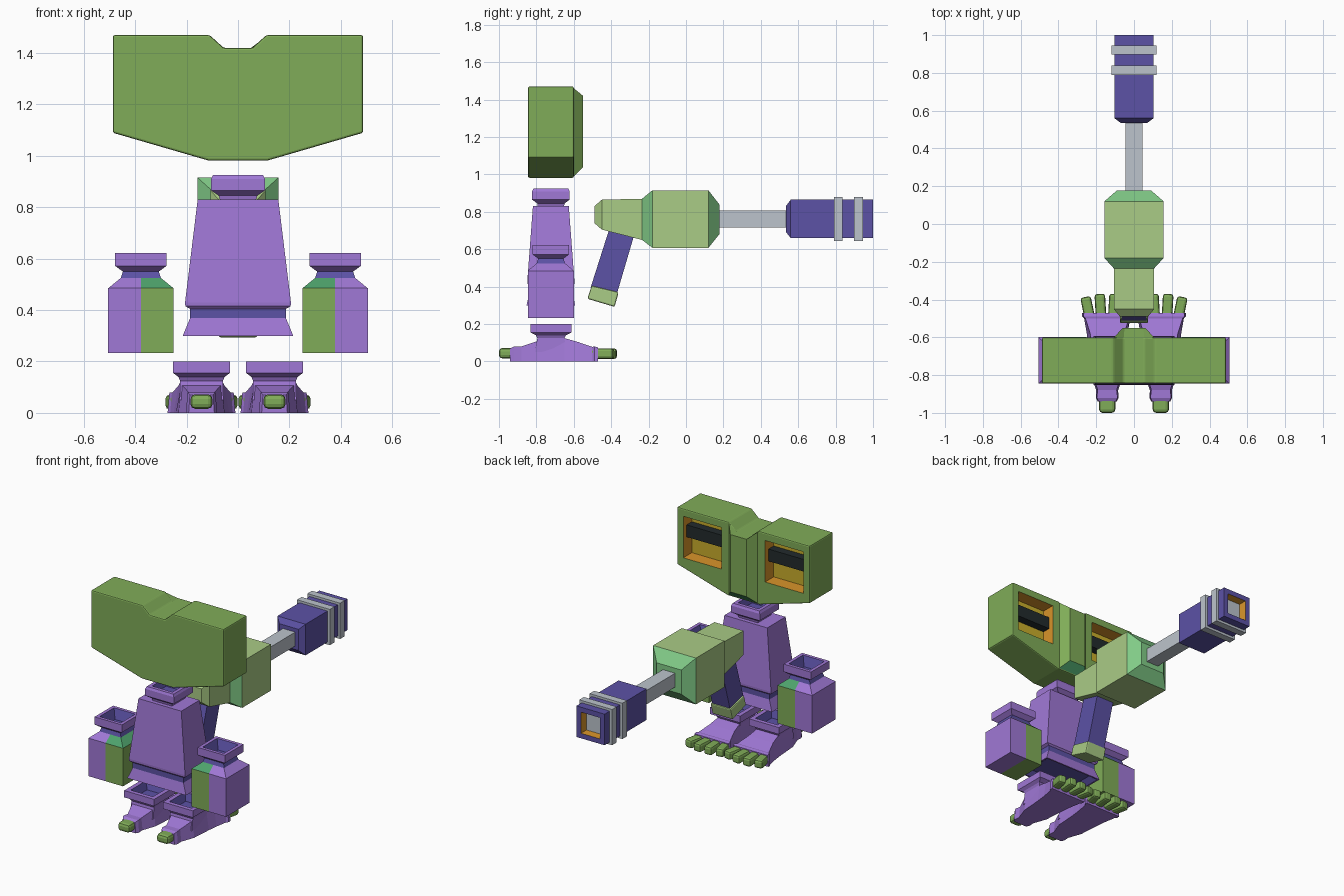
import bpy, bmesh, math
from mathutils import Vector, Matrix

if "Cube" in bpy.data.objects:
    bpy.data.objects.remove(bpy.data.objects["Cube"])


def mat(name, hexcol):
    m = bpy.data.materials.new(name)
    srgb = [int(hexcol[i:i + 2], 16) / 255 for i in (0, 2, 4)]
    m.diffuse_color = [c / 12.92 if c <= 0.04045 else ((c + 0.055) / 1.055) ** 2.4 for c in srgb] + [1]
    m.use_nodes = True
    m.node_tree.nodes["Principled BSDF"].inputs["Base Color"].default_value = m.diffuse_color
    return m


GREEN = mat("leaf green", "80AC58")
LIGHT = mat("light green", "AACC86")
MINT = mat("mint", "82CC88")
TEAL = mat("teal green", "4EA36C")
PURPLE = mat("purple", "A078D6")
INDIGO = mat("indigo", "5C52A6")
GREY = mat("grey", "BCC4CC")
YELLOW = mat("yellow", "C9AE2B")
ORANGE = mat("orange", "D8942A")
BLACK = mat("black", "222A2C")


def finish(name, bm, mats, bevel=0):
    bmesh.ops.recalc_face_normals(bm, faces=bm.faces[:])
    me = bpy.data.meshes.new(name)
    bm.to_mesh(me)
    bm.free()
    for m in mats:
        me.materials.append(m)
    ob = bpy.data.objects.new(name, me)
    bpy.context.collection.objects.link(ob)
    if bevel:
        b = ob.modifiers.new("bevel", 'BEVEL')
        b.width, b.segments = bevel, 2
    return ob


def loft_bm(rings, segs=None, caps=(0, 0)):
    """Skin a list of rings; segs holds a material index per band."""
    bm = bmesh.new()
    vs = [[bm.verts.new(p) for p in r] for r in rings]
    n = len(rings[0])
    for k in range(len(rings) - 1):
        for i in range(n):
            j = (i + 1) % n
            f = bm.faces.new((vs[k][i], vs[k][j], vs[k + 1][j], vs[k + 1][i]))
            f.material_index = segs[k] if segs else 0
    bm.faces.new(vs[0]).material_index = caps[0]
    bm.faces.new(vs[-1]).material_index = caps[1]
    return bm


def loft(name, rings, mats, segs=None, caps=(0, 0), bevel=0):
    return finish(name, loft_bm(rings, segs, caps), mats, bevel)


def zring(cx, cy, z, hx, hy):
    return [(cx - hx, cy - hy, z), (cx + hx, cy - hy, z), (cx + hx, cy + hy, z), (cx - hx, cy + hy, z)]


def yring(cx, y, hx, z0, z1, htop=None):
    t = hx if htop is None else htop
    return [(cx - hx, y, z0), (cx + hx, y, z0), (cx + t, y, z1), (cx - t, y, z1)]


def box(name, x0, x1, y0, y1, z0, z1, m, bevel=0, rot=0):
    c = Vector(((x0 + x1) / 2, (y0 + y1) / 2, (z0 + z1) / 2))
    bm = bmesh.new()
    bmesh.ops.create_cube(bm, size=1, matrix=Matrix.Translation(c) @ Matrix.Rotation(rot, 4, 'Z')
                          @ Matrix.Diagonal((x1 - x0, y1 - y0, z1 - z0, 1)))
    return finish(name, bm, [m], bevel)


def apply_mods(ob):
    bpy.context.view_layer.objects.active = ob
    for md in list(ob.modifiers):
        bpy.ops.object.modifier_apply(modifier=md.name)


CY = -0.7225

# head: mirrored outline extruded along y
half = [(0.055, 1.42), (0.11, 1.47), (0.487, 1.47), (0.487, 1.09), (0.115, 0.982)]
outline = half + [(-x, z) for x, z in reversed(half)]
head_mats = [GREEN, ORANGE, YELLOW]
head = loft("head", [[(x, y, z) for x, z in outline] for y in (-0.845, -0.60)], head_mats, bevel=0.008)
apply_mods(head)
# square eye sockets with orange walls and a yellow back
for s in (-1, 1):
    cut = loft("eye_cutter", [yring(s * 0.30, y, 0.14, 1.145, 1.42) for y in (-0.69, -0.5)],
               head_mats, [1], (2, 1))
    cut.hide_render = True
    md = head.modifiers.new("socket", 'BOOLEAN')
    md.operation, md.solver, md.object = 'DIFFERENCE', 'EXACT', cut
    apply_mods(head)
    bpy.data.objects.remove(cut)
    box("pupil_bar", s * 0.30 - 0.14, s * 0.30 + 0.14, -0.695, -0.635, 1.27, 1.35, BLACK)

# nose ridge between the eyes, teal underneath
base = [(-0.11, 0.985), (0.11, 0.985), (0.11, 1.465), (0.055, 1.42), (-0.055, 1.42), (-0.11, 1.465)]
tip = [(-0.06, 1.04), (0.06, 1.04), (0.06, 1.42), (0.05, 1.42), (-0.05, 1.42), (-0.06, 1.42)]
bm = loft_bm([[(x, -0.61, z) for x, z in base], [(x, -0.605, z) for x, z in base],
              [(x, -0.55, z) for x, z in tip]])
for f in bm.faces:
    if f.calc_center_median().z < 1.02:
        f.material_index = 1
finish("nose_ridge", bm, [GREEN, TEAL])

# torso with belt, flared hem and hollow neck cup
torso = [(0.33, 0.17, 0.09), (0.30, 0.205, 0.12), (0.30, 0.215, 0.13), (0.37, 0.186, 0.115), (0.405, 0.186, 0.115),
         (0.415, 0.205, 0.125), (0.43, 0.206, 0.126), (0.83, 0.157, 0.096), (0.83, 0.07, 0.07),
         (0.845, 0.075, 0.073), (0.865, 0.105, 0.10), (0.91, 0.105, 0.10), (0.925, 0.098, 0.093),
         (0.925, 0.075, 0.07), (0.88, 0.06, 0.055)]
loft("torso", [zring(0, CY, *r) for r in torso], [PURPLE, INDIGO],
     [1, 0, 0, 1, 0, 0, 0, 0, 0, 0, 0, 0, 0, 1], (1, 1))

hand = [(0.233, 0.127), (0.485, 0.127), (0.525, 0.078), (0.55, 0.07), (0.572, 0.10), (0.623, 0.10),
        (0.623, 0.078), (0.56, 0.055)]
ankle = [(0.05, 0.085, 0.085), (0.125, 0.083, 0.072), (0.14, 0.09, 0.08), (0.155, 0.11, 0.11), (0.20, 0.11, 0.11),
         (0.20, 0.082, 0.082), (0.15, 0.065, 0.065)]
foot = [(-0.94, 0.05, 0.07, 0.045), (-0.92, 0.06, 0.08, 0.055), (-0.88, 0.058, 0.08, 0.05),
        (-0.79, 0.09, 0.11, 0.078), (-0.65, 0.10, 0.125, 0.08), (-0.58, 0.108, 0.105, 0.09),
        (-0.50, 0.122, 0.078, 0.115), (-0.49, 0.132, 0.08, 0.125), (-0.47, 0.132, 0.075, 0.125)]
# front toes: offset from foot centre, tip y, turn
toes = [(0.103, -0.385, -0.2), (0.036, -0.37, -0.06), (-0.036, -0.37, 0.06), (-0.103, -0.385, 0.2)]

for s, side in ((-1, "left"), (1, "right")):
    # hand block: outer half purple, inner half green
    cx = s * 0.378
    bm = loft_bm([zring(cx, CY, z, h, h * 0.97) for z, h in hand], [0, 0, 1, 0, 0, 0, 1], (0, 1))
    bmesh.ops.bisect_plane(bm, geom=bm.verts[:] + bm.edges[:] + bm.faces[:],
                           plane_co=(cx, 0, 0), plane_no=(1, 0, 0))
    for f in bm.faces:
        c = f.calc_center_median()
        if abs(c.x) < 0.377 and c.z < 0.52:
            f.material_index = 3 if c.z > 0.48 else 2
    finish(side + "_hand", bm, [PURPLE, INDIGO, GREEN, TEAL])

    # foot, ankle cup and toes
    fx = s * 0.142
    loft(side + "_foot", [yring(fx, y, hx, 0, z, t) for y, hx, z, t in foot], [PURPLE])
    loft(side + "_ankle", [zring(fx, CY, *r) for r in ankle], [PURPLE, INDIGO], [0, 0, 0, 0, 0, 1], (0, 1))
    for off, y, a in toes:
        x = fx + s * off
        box(side + "_toe", x - 0.028, x + 0.028, y - 0.12, y, 0.014, 0.07, GREEN, 0.014, s * a)
    box(side + "_heel_toe", fx - 0.043, fx + 0.043, -1.0, -0.90, 0.016, 0.072, GREEN, 0.018)

# blaster body with mint chamfers
body = [(-0.49, 0.075, 0.74, 0.83), (-0.45, 0.107, 0.705, 0.865), (-0.235, 0.107, 0.65, 0.87),
        (-0.18, 0.157, 0.608, 0.915), (0.12, 0.157, 0.608, 0.915), (0.178, 0.09, 0.68, 0.84)]
loft("blaster_body", [yring(0, *r) for r in body], [LIGHT, MINT], [0, 0, 1, 0, 1], (0, 1))
box("blaster_barrel", -0.045, 0.045, 0.15, 0.56, 0.715, 0.807, GREY)

# muzzle with a hollow end
muzzle = [(0.535, 0.07), (0.56, 0.103), (1.0, 0.103), (1.0, 0.07), (0.88, 0.065)]
loft("blaster_muzzle", [yring(0, y, h, 0.762 - h, 0.762 + h) for y, h in muzzle],
     [INDIGO, ORANGE, YELLOW], [0, 0, 0, 1], (0, 2))
for y in (0.79, 0.898):
    box("muzzle_ring", -0.12, 0.12, y, y + 0.048, 0.643, 0.88, GREY)

# slanted grip and its end cap
grip = [(-0.40, 0.74), (-0.27, 0.70), (-0.37, 0.36), (-0.51, 0.395)]
loft("blaster_grip", [[(x, y, z) for y, z in grip] for x in (-0.065, 0.065)], [INDIGO])
cap = [(-0.505, 0.405), (-0.36, 0.37), (-0.382, 0.292), (-0.527, 0.335)]
loft("grip_cap", [[(x, y, z) for y, z in cap] for x in (-0.075, 0.075)], [LIGHT], bevel=0.008)
